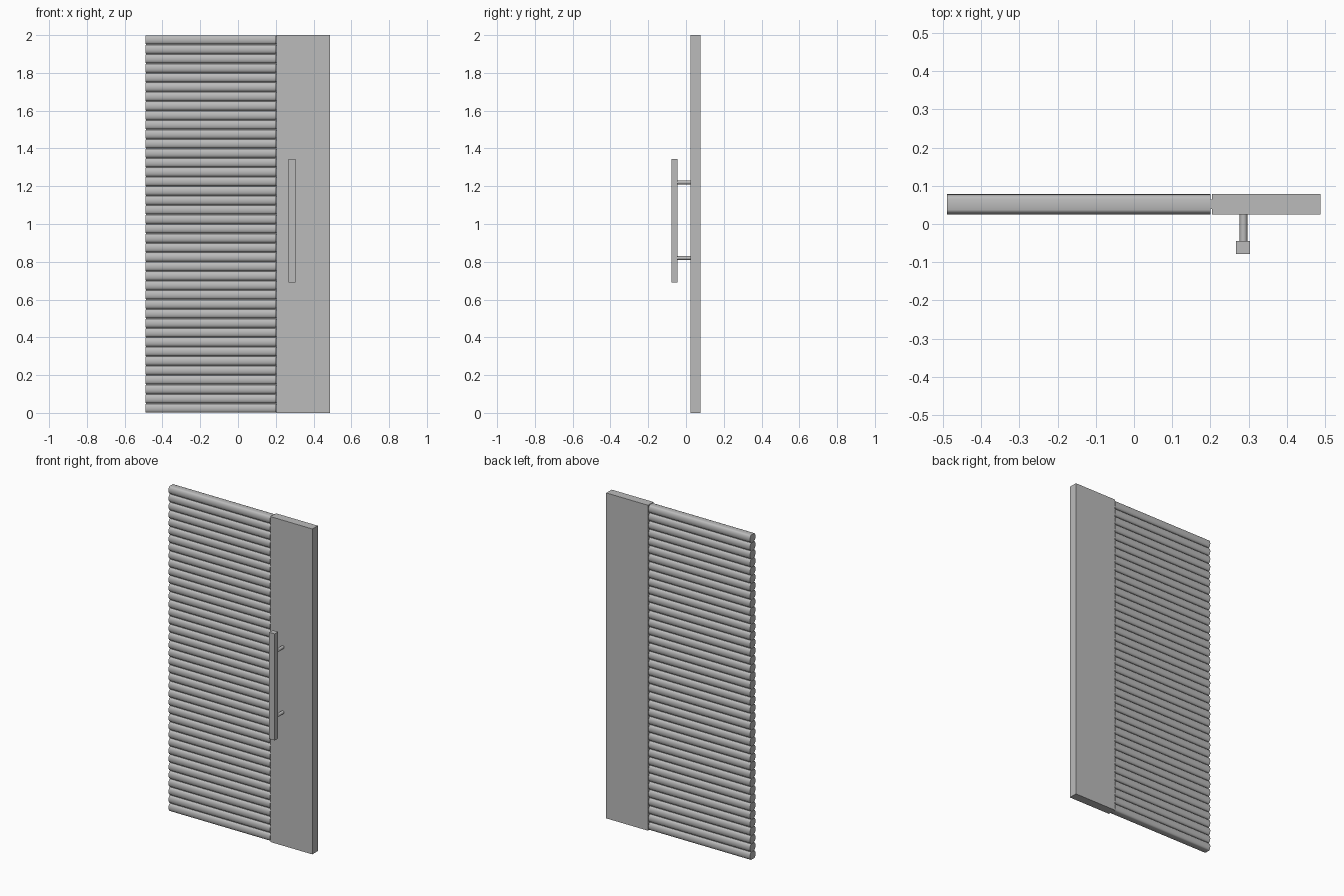
import bpy, bmesh, math
from mathutils import Matrix, Vector

cube = bpy.data.objects.get("Cube")
if cube:
    bpy.data.objects.remove(cube, do_unlink=True)

GREY = (0.5, 0.5, 0.5, 1)
grey = bpy.data.materials.new("mid_grey")
grey.use_nodes = True
grey.diffuse_color = GREY
grey.node_tree.nodes["Principled BSDF"].inputs["Base Color"].default_value = GREY

HEIGHT = 2.0
FRONT, BACK = 0.025, 0.078
MID = (FRONT + BACK) / 2


def finish(name, bm):
    bmesh.ops.recalc_face_normals(bm, faces=bm.faces)
    mesh = bpy.data.meshes.new(name)
    bm.to_mesh(mesh)
    bm.free()
    mesh.materials.append(grey)
    obj = bpy.data.objects.new(name, mesh)
    bpy.context.collection.objects.link(obj)
    return obj


def smooth(obj):
    bpy.ops.object.select_all(action="DESELECT")
    obj.select_set(True)
    bpy.context.view_layer.objects.active = obj
    bpy.ops.object.shade_smooth_by_angle(angle=math.radians(40))


def box(name, x0, x1, y0, y1, z0, z1):
    bm = bmesh.new()
    centre = Vector((x0 + x1, y0 + y1, z0 + z1)) / 2
    size = Matrix.Diagonal((x1 - x0, y1 - y0, z1 - z0, 1))
    bmesh.ops.create_cube(bm, size=1, matrix=Matrix.Translation(centre) @ size)
    return finish(name, bm)


# Horizontal slats: one rounded profile, front and back, extruded across
COUNT = 40
PITCH = HEIGHT / COUNT
HALF = PITCH / 2 - 0.002
BULGE = 0.012
STEPS = 8
arc = [math.pi * i / STEPS for i in range(STEPS + 1)]
profile = [(FRONT + BULGE * (1 - math.sin(a)), -HALF * math.cos(a)) for a in arc]
profile += [(BACK - BULGE * (1 - math.sin(a)), HALF * math.cos(a)) for a in arc]

bm = bmesh.new()
for i in range(COUNT):
    z = PITCH * (i + 0.5)
    face = bm.faces.new([bm.verts.new((-0.49, y, z + dz)) for y, dz in profile])
    ext = bmesh.ops.extrude_face_region(bm, geom=[face], use_keep_orig=True)
    verts = [v for v in ext["geom"] if isinstance(v, bmesh.types.BMVert)]
    bmesh.ops.translate(bm, verts=verts, vec=(0.69, 0, 0))
smooth(finish("slats", bm))

# Core behind the slat grooves, reaching the plain panel
box("core", -0.488, 0.205, FRONT + 0.014, BACK - 0.014, 0.003, HEIGHT - 0.003)

# Plain panel on the handle side
box("plain_panel", 0.204, 0.488, FRONT, BACK, 0, HEIGHT)

# Pull handle and its two round standoffs
box("handle_bar", 0.267, 0.304, -0.078, -0.044, 0.69, 1.345)
for label, z in (("lower", 0.82), ("upper", 1.22)):
    bm = bmesh.new()
    place = Matrix.Translation((0.287, -0.008, z)) @ Matrix.Rotation(math.pi / 2, 4, "X")
    bmesh.ops.create_cone(bm, cap_ends=True, segments=16, radius1=0.01,
                          radius2=0.01, depth=0.076, matrix=place)
    smooth(finish(label + "_handle_standoff", bm))
